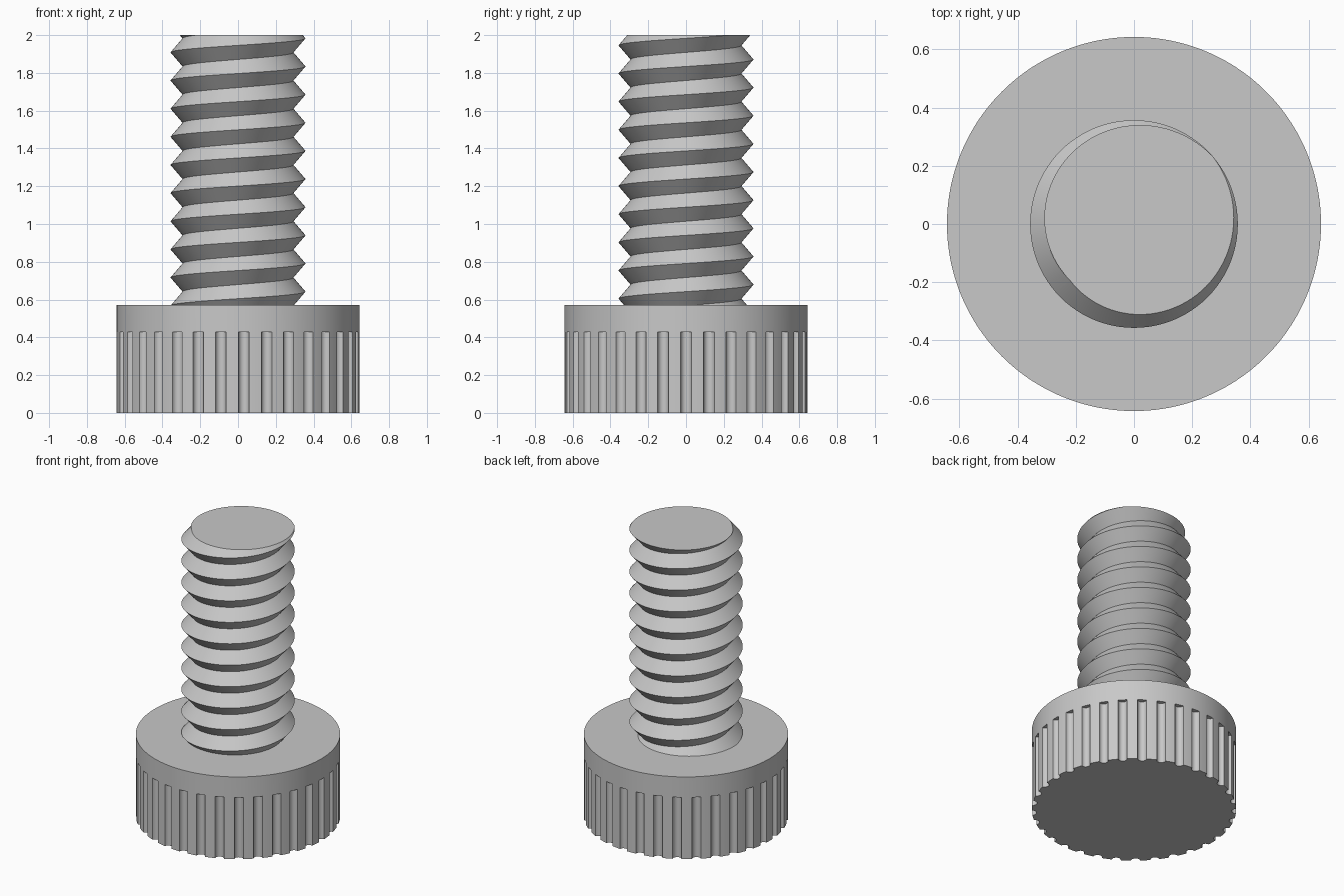
import bpy, bmesh, math
from math import sin, cos, pi

if "Cube" in bpy.data.objects:
    bpy.data.objects.remove(bpy.data.objects["Cube"])

HEAD_R, HEAD_H, KNURL_H = 0.643, 0.571, 0.4286
GROOVES, GROOVE_R = 33, 0.0286
CREST_R, ROOT_R, PITCH, CREST_Z = 0.357, 0.293, 0.149, 1.983
TOP_Z, SINK_Z = 2.0, 0.55

steel = bpy.data.materials.new("grey steel")
steel.diffuse_color = (0.58, 0.58, 0.58, 1)
steel.use_nodes = True
steel.node_tree.nodes["Principled BSDF"].inputs["Base Color"].default_value = steel.diffuse_color


def finish(bm, name):
    bmesh.ops.recalc_face_normals(bm, faces=bm.faces[:])
    mesh = bpy.data.meshes.new(name)
    bm.to_mesh(mesh)
    bm.free()
    mesh.materials.append(steel)
    ob = bpy.data.objects.new(name, mesh)
    bpy.context.collection.objects.link(ob)
    bpy.ops.object.select_all(action='DESELECT')
    ob.select_set(True)
    bpy.context.view_layer.objects.active = ob
    bpy.ops.object.shade_smooth_by_angle(angle=math.radians(30))


# Head: plain collar above a skirt with round vertical grooves
bm = bmesh.new()
step = 2 * pi / GROOVES
half = 2 * math.asin(GROOVE_R / (2 * HEAD_R))   # half angle of a groove mouth
ARC, MOUTH, LAND = 8, 2, 4
skirt, rim, ceilings = [], [], []
for g in range(GROOVES):
    a = g * step
    mouth = [bm.verts.new((HEAD_R * cos(a + t), HEAD_R * sin(a + t), KNURL_H))
             for t in (-half, 0, half)]
    land = [bm.verts.new((HEAD_R * cos(t), HEAD_R * sin(t), KNURL_H))
            for t in (a + half + (step - 2 * half) * k / LAND for k in range(1, LAND))]
    notch = []
    for k in range(1, ARC):
        t = 1.5 * pi - half / 2 - (pi - half) * k / ARC
        x, y = HEAD_R + GROOVE_R * cos(t), GROOVE_R * sin(t)
        notch.append(bm.verts.new((x * cos(a) - y * sin(a), x * sin(a) + y * cos(a), KNURL_H)))
    skirt += [mouth[0]] + notch + [mouth[2]] + land
    rim += mouth + land
    bm.faces.new(mouth + notch[::-1])           # groove ceiling


def wall(loop, z):
    ends = [bm.verts.new((v.co.x, v.co.y, z)) for v in loop]
    for i in range(len(loop)):
        j = (i + 1) % len(loop)
        bm.faces.new((loop[i], loop[j], ends[j], ends[i]))
    bm.faces.new(ends)


wall(skirt, 0.0)
wall(rim, HEAD_H)
finish(bm, "knurled_head")

# Shank: V thread swept as a right-handed helix, then trimmed flat at both ends
bm = bmesh.new()
N, TURNS, START = 96, 13, -11
crest, root = [], []
for i in range(N * TURNS + 1):
    t = 2 * pi * i / N
    z = CREST_Z + PITCH * (START + i / N)
    crest.append(bm.verts.new((CREST_R * cos(t), CREST_R * sin(t), z)))
    root.append(bm.verts.new((ROOT_R * cos(t), ROOT_R * sin(t), z + PITCH / 2)))
for i in range(N * TURNS):
    bm.faces.new((crest[i], crest[i + 1], root[i + 1], root[i]))
    if i + N + 1 < len(crest):
        bm.faces.new((root[i], root[i + 1], crest[i + 1 + N], crest[i + N]))
for z, up in ((TOP_Z, 1), (SINK_Z, -1)):
    cut = bmesh.ops.bisect_plane(bm, geom=bm.verts[:] + bm.edges[:] + bm.faces[:], dist=1e-6,
                                 plane_co=(0, 0, z), plane_no=(0, 0, up), clear_outer=True)
    edges = [e for e in cut["geom_cut"] if isinstance(e, bmesh.types.BMEdge)]
    bmesh.ops.contextual_create(bm, geom=edges)
finish(bm, "threaded_shank")
